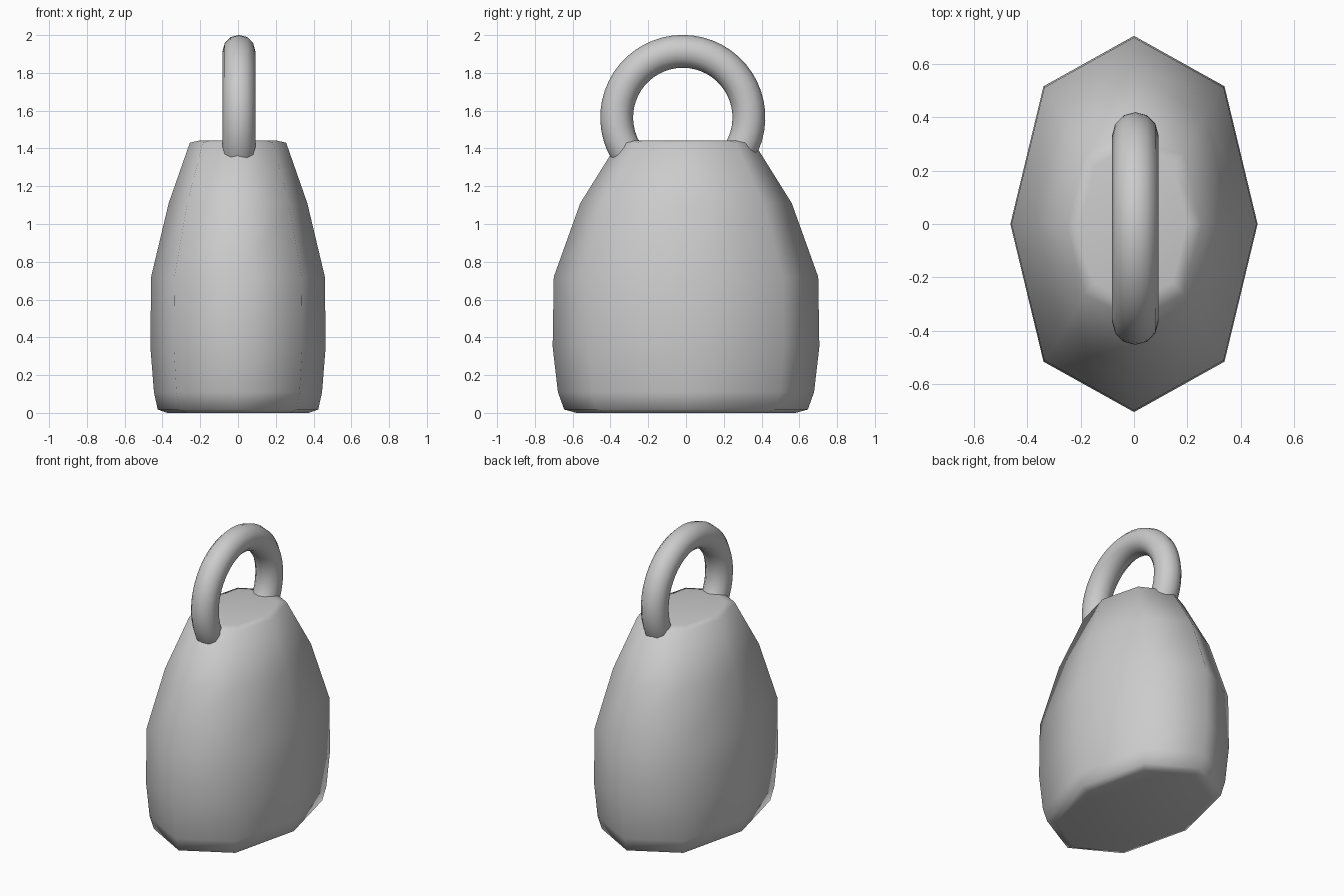
import bpy, bmesh
from math import sin, cos, pi, radians

if "Cube" in bpy.data.objects:
    bpy.data.objects.remove(bpy.data.objects["Cube"])


def loft(name, rings, closed=False):
    """Skin a list of equal-length point rings, cap both ends, shade smooth."""
    bm = bmesh.new()
    loops = [[bm.verts.new(p) for p in ring] for ring in rings]
    n = len(loops[0])
    for a, b in zip(loops, loops[1:]):
        for i in range(n):
            j = (i + 1) % n
            bm.faces.new((a[i], a[j], b[j], b[i]))
    bm.faces.new(loops[0][::-1])
    bm.faces.new(loops[-1])
    bmesh.ops.recalc_face_normals(bm, faces=bm.faces)
    for f in bm.faces:
        f.smooth = True
    mesh = bpy.data.meshes.new(name)
    bm.to_mesh(mesh)
    bm.free()
    obj = bpy.data.objects.new(name, mesh)
    bpy.context.collection.objects.link(obj)
    return obj


# Body: stacked eight-sided ovals (height, half width, half depth)
profile = [(0.0, 0.375, 0.58), (0.018, 0.425, 0.645), (0.11, 0.445, 0.678),
           (0.35, 0.464, 0.706), (0.72, 0.46, 0.70), (1.11, 0.367, 0.56),
           (1.43, 0.255, 0.36), (1.443, 0.20, 0.30)]


def octagon(z, w, d):
    k = 0.732
    unit = [(1, 0), (k, k), (0, 1), (-k, k), (-1, 0), (-k, -k), (0, -1), (k, -k)]
    return [(x * w, y * d, z) for x, y in unit]


loft("weight_body", [octagon(*p) for p in profile])

# Handle: round tube swept along an arc whose ends sink into the body
CX, CY, CZ, MAJOR, TUBE = 0.005, -0.017, 1.564, 0.35, 0.087
STEPS, SIDES = 36, 12
start, end = radians(-38), radians(218)
arc = []
for s in range(STEPS + 1):
    a = start + (end - start) * s / STEPS
    ring = []
    for i in range(SIDES):
        t = 2 * pi * i / SIDES
        r = MAJOR + TUBE * cos(t)
        ring.append((CX + TUBE * sin(t), CY + r * cos(a), CZ + r * sin(a)))
    arc.append(ring)
loft("handle", arc)
